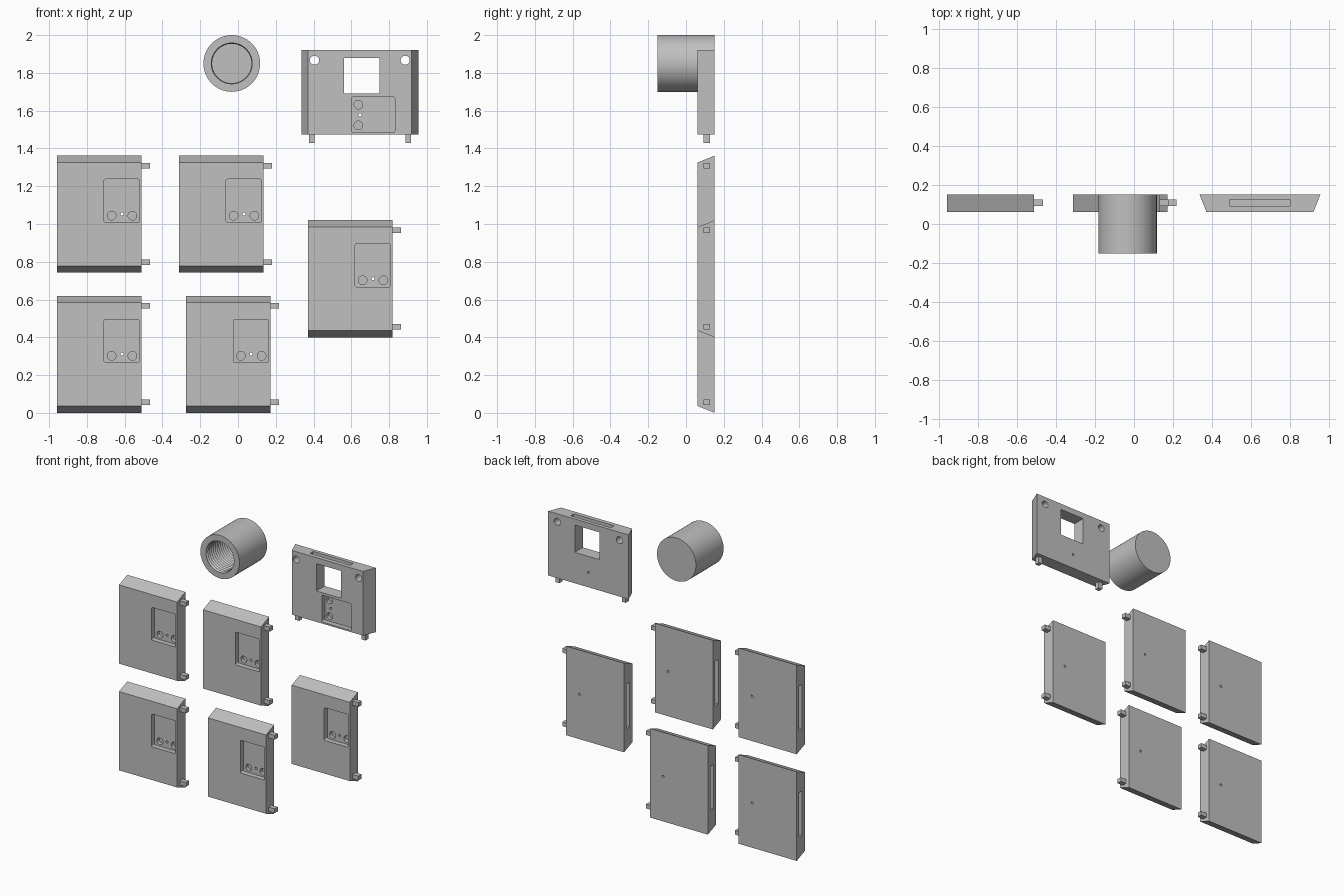
import bpy, bmesh, math
from mathutils import Matrix, Vector

cube = bpy.data.objects.get("Cube")
if cube:
    bpy.data.objects.remove(cube, do_unlink=True)

grey = bpy.data.materials.new("plain grey")
grey.use_nodes = True
COLOUR = (0.527, 0.527, 0.527, 1)
grey.diffuse_color = COLOUR
grey.node_tree.nodes["Principled BSDF"].inputs["Base Color"].default_value = COLOUR

# Panel dimensions: local x is width, z is height, y is depth
W, H, FRONT, BACK, SLANT = 0.447, 0.62, 0.062, 0.152, 0.036
PEG_Y = (0.092, 0.126)


def add_object(name, bm):
    bmesh.ops.recalc_face_normals(bm, faces=bm.faces)
    mesh = bpy.data.meshes.new(name)
    bm.to_mesh(mesh)
    bm.free()
    mesh.materials.append(grey)
    obj = bpy.data.objects.new(name, mesh)
    bpy.context.collection.objects.link(obj)
    return obj


def box(name, xs, ys, zs, corner=0):
    """Box from ranges, optionally with rounded edges along y."""
    bm = bmesh.new()
    size = [r[1] - r[0] for r in (xs, ys, zs)]
    mid = Vector([sum(r) / 2 for r in (xs, ys, zs)])
    bmesh.ops.create_cube(bm, size=1, matrix=Matrix.Translation(mid) @ Matrix.Diagonal((*size, 1)))
    if corner:
        edges = [e for e in bm.edges if abs(e.verts[0].co.y - e.verts[1].co.y) > 1e-4]
        bmesh.ops.bevel(bm, geom=edges, offset=corner, segments=3, profile=0.5, affect='EDGES')
    return add_object(name, bm)


def drill(name, x, z, radius, ys):
    """Round cutter running along y."""
    bm = bmesh.new()
    place = Matrix.Translation((x, sum(ys) / 2, z)) @ Matrix.Rotation(math.pi / 2, 4, 'X')
    bmesh.ops.create_cone(bm, cap_ends=True, segments=32, radius1=radius, radius2=radius,
                          depth=ys[1] - ys[0], matrix=place)
    return add_object(name, bm)


def cut(obj, cutters):
    """Subtract the cutters, keep the resulting mesh and drop the cutters."""
    for c in cutters:
        c.hide_render = True
        mod = obj.modifiers.new("cut", 'BOOLEAN')
        mod.operation, mod.solver, mod.object = 'DIFFERENCE', 'EXACT', c
    bpy.context.view_layer.update()
    graph = bpy.context.evaluated_depsgraph_get()
    mesh = bpy.data.meshes.new_from_object(obj.evaluated_get(graph))
    obj.modifiers.clear()
    obj.data = mesh
    for c in cutters:
        bpy.data.objects.remove(c, do_unlink=True)


def shade(obj):
    bpy.ops.object.select_all(action='DESELECT')
    obj.select_set(True)
    bpy.context.view_layer.objects.active = obj
    bpy.ops.object.shade_smooth_by_angle(angle=math.radians(30))


def make_panel(name):
    # Slab whose top and bottom edges are bevelled towards the front
    bm = bmesh.new()
    section = [(FRONT, SLANT), (BACK, 0), (BACK, H), (FRONT, H - SLANT)]
    face = bm.faces.new([bm.verts.new((0, y, z)) for y, z in section])
    side = bmesh.ops.extrude_face_region(bm, geom=[face])
    moved = [v for v in side["geom"] if isinstance(v, bmesh.types.BMVert)]
    bmesh.ops.translate(bm, verts=moved, vec=(W, 0, 0))
    panel = add_object(name, bm)
    # Front pocket, two blind holes, one pin hole through, and the side slot
    floor = FRONT + 0.035
    cut(panel, [
        box("pocket_cutter", (0.25, 0.436), (FRONT - 0.1, floor), (0.267, 0.495), 0.008),
        drill("hole_cutter", 0.29, 0.302, 0.023, (floor - 0.01, floor + 0.025)),
        drill("hole_cutter", 0.4, 0.302, 0.023, (floor - 0.01, floor + 0.025)),
        drill("pin_cutter", 0.345, 0.311, 0.008, (0, 0.3)),
        box("slot_cutter", (-0.1, 0.03), PEG_Y, (0.155, 0.465)),
    ])
    return panel


def place(panel, matrix):
    """Set a panel in place together with its two pegs."""
    panel.matrix_world = matrix
    for label, z in (("lower", 0.056), ("upper", 0.567)):
        peg = box(f"{panel.name}_{label}_peg", (W, W + 0.046), PEG_Y, (z - 0.015, z + 0.015))
        peg.matrix_world = matrix


# Five upright panels sharing one mesh
first = make_panel("panel_1")
shade(first)
spots = [(-0.959, 0.742), (-0.313, 0.742), (-0.959, 0), (-0.275, 0), (0.37, 0.4)]
for i, (x, z) in enumerate(spots):
    panel = first
    if i:
        panel = bpy.data.objects.new(f"panel_{i + 1}", first.data)
        bpy.context.collection.objects.link(panel)
    place(panel, Matrix.Translation((x, 0, z)))

# Panel lying on its side, with a square window and two round corner holes
window_panel = make_panel("window_panel")
cut(window_panel, [
    box("window_cutter", (0.042, 0.232), (0, 0.3), (0.225, 0.415)),
    drill("corner_cutter", 0.055, 0.07, 0.024, (0, 0.3)),
    drill("corner_cutter", 0.055, 0.55, 0.024, (0, 0.3)),
])
shade(window_panel)
place(window_panel, Matrix.Translation((0.335, 0, 1.922)) @ Matrix.Rotation(math.pi / 2, 4, 'Y'))

# Round cup with a ridged bore, closed at the back
profile = [(0, BACK), (0.15, BACK), (0.15, -BACK), (0.108, -BACK)]
pitch, ridges = 0.02, 12
for i in range(ridges):
    y = -BACK + i * pitch
    profile += [(0.112, y + pitch * 0.3), (0.104, y + pitch)]
profile.append((0, -BACK + ridges * pitch))
bm = bmesh.new()
points = [bm.verts.new((r, y, 0)) for r, y in profile]
edges = [bm.edges.new(pair) for pair in zip(points, points[1:])]
bmesh.ops.spin(bm, geom=points + edges, cent=(0, 0, 0), axis=(0, 1, 0),
               angle=2 * math.pi, steps=64, use_merge=True)
bmesh.ops.remove_doubles(bm, verts=bm.verts, dist=1e-5)
cup = add_object("threaded_cup", bm)
cup.location = (-0.033, 0, 1.85)
shade(cup)
